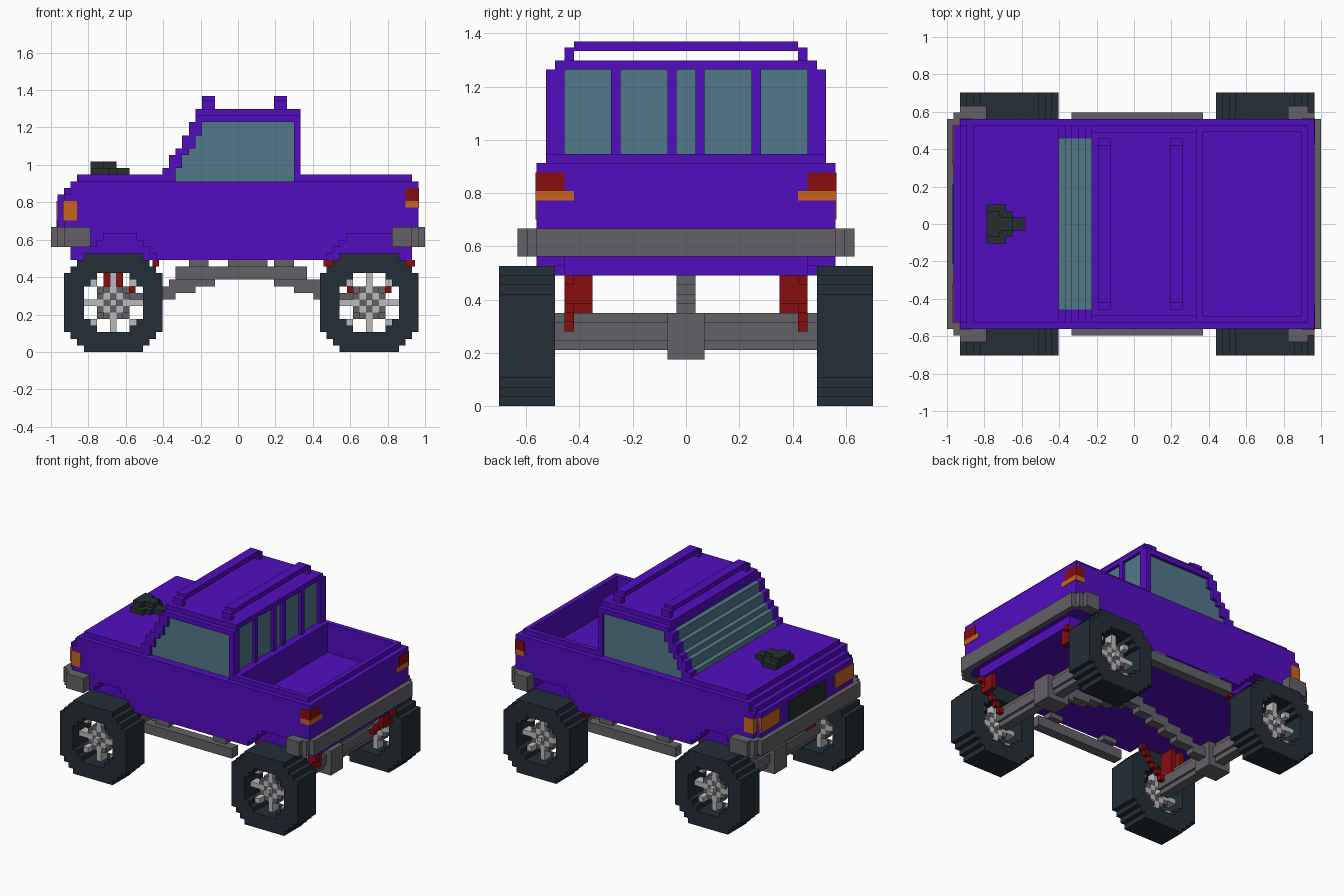
import bpy
import bmesh

UNIT = 2 / 57          # one block
HALF = 28.5            # blocks from nose to middle

cube = bpy.data.objects.get("Cube")
if cube:
    bpy.data.objects.remove(cube, do_unlink=True)


def material(name, *rgb):
    mat = bpy.data.materials.new(name)
    mat.use_nodes = True
    mat.diffuse_color = (*rgb, 1)
    mat.node_tree.nodes["Principled BSDF"].inputs["Base Color"].default_value = (*rgb, 1)
    return mat


purple = material("purple paint", .085, .004, .53)
glass = material("teal glass", .085, .19, .25)
rubber = material("dark rubber", .017, .027, .038)
black = material("black trim", .02, .028, .03)
grey = material("grey metal", .125, .12, .135)
silver = material("light silver", .5, .5, .5)
red = material("red", .24, .004, .005)
orange = material("orange", .56, .13, .013)


def part(name, mat, boxes, mirror=False):
    """Join boxes given as x, y, z ranges in blocks; x counts from the nose."""
    boxes = list(boxes)
    if mirror:
        boxes += [(a, b, -d, -c, e, f) for a, b, c, d, e, f in boxes]
    bm = bmesh.new()
    for a, b, c, d, e, f in boxes:
        v = [bm.verts.new(((x - HALF) * UNIT, y * UNIT, z * UNIT))
             for z in (e, f) for x, y in ((a, c), (b, c), (b, d), (a, d))]
        bm.faces.new(v[3::-1])
        bm.faces.new(v[4:])
        for i in range(4):
            j = (i + 1) % 4
            bm.faces.new((v[i], v[j], v[j + 4], v[i + 4]))
    mesh = bpy.data.meshes.new(name)
    bm.to_mesh(mesh)
    bm.free()
    mesh.materials.append(mat)
    obj = bpy.data.objects.new(name, mesh)
    bpy.context.collection.objects.link(obj)
    return obj


# Lower body: solid core with side skins broken by stepped wheel arches
arches = [(3, 16, 42, 55), (3, 15, 43, 55), (7, 14, 44, 52), (8, 13, 45, 52)]
core, skins = [], []
for row, (a, b, c, d) in enumerate(arches):
    z = 14 + row
    nose, tail = (3, 55) if row < 2 else (1, 56)
    core.append((nose, tail, -13, 13, z, z + 1))
    for x0, x1 in ((nose + 1, a), (b, c), (d, tail)):
        if x1 > x0:
            skins.append((x0, x1, 13, 16, z, z + 1))
core.append((1, 2, -15, 15, 16, 24))
core.append((2, 56, -16, 16, 18, 21))
part("body_core", purple, core)
part("body_side_skins", purple, skins, mirror=True)

# Upper body: stepped hood and an open cargo bed
hood = [(2, 39, -16, 16, 21, 24), (2, 3, -15, 15, 24, 25),
        (3, 39, -16, 16, 24, 25), (3, 39, -16, 16, 25, 26),
        (4, 19, -15, 15, 26, 27), (19, 37, -14, 14, 26, 27),
        (37, 39, -15, 15, 26, 27)]
part("hood_and_cab_base", purple, hood)
part("bed_sides", purple, [(39, 56, 14, 16, 21, 26), (39, 55, 14, 15, 26, 27)], mirror=True)
part("tailgate", purple, [(54, 56, -14, 14, 21, 26), (54, 55, -14, 14, 26, 27)])

# Cab: glass filling, stepped front pillars, roof and rear posts
slope = [17, 18, 18, 19, 20, 20, 21, 21]
panes, pillars = [], []
for row, x in enumerate(slope):
    z = 27 + row
    panes.append((x, 37, -13, 13, z, z + 1))
    panes.append((x + 2, 37, -14.4, 14.4, z, z + 1))
    pillars.append((x, x + 2, 13, 15, z, z + 1))
panes.append((19, 37, -14.4, 14.4, 26, 27))
panes.append((36, 37.4, -13, 13, 27, 36))
pillars.append((37, 38, 13, 15, 27, 36))
pillars += [(37, 38, a, a + 1, 27, 36) for a in (1, 7)]
part("cab_windows", glass, panes)
part("cab_pillars", purple, pillars, mirror=True)
part("roof", purple, [(22, 37, -15, 15, 35, 36), (22, 38, -14, 14, 36, 37)])

# Roof rack bars on short feet
for name, x in (("front", 23), ("rear", 34)):
    part(name + "_rack_bar", purple, [(x, x + 2, -12, 12, 38, 39)])
    part(name + "_rack_feet", purple, [(x, x + 2, 12, 13, 37, 38.4)], mirror=True)

# Hood intake
part("hood_intake", black, [(6, 9, -3, 3, 27, 28), (9, 10, -2, 2, 27, 28),
                            (10, 12, -1, 1, 27, 28), (6, 8, -2, 2, 28, 29),
                            (8, 10, -1, 1, 28, 29)])

# Lights and grille
part("grille", black, [(.85, 2, -6, 6, 19, 23)])
part("headlights", orange, [(.85, 2, 9, 15, 20, 23), (1.85, 4, 9, 16.1, 20, 23)], mirror=True)
part("tail_lights", red, [(54, 56.1, 13, 16.1, 23, 25)], mirror=True)
part("rear_indicators", orange, [(54, 56.1, 12, 16.1, 22, 23)], mirror=True)

# Wraparound bumpers
part("front_bumper", grey, [(0, 2, -16, 16, 16, 19), (1, 2, -17, 17, 16, 19)])
part("front_bumper_ends", grey, [(2, 6, 16, 18, 16, 19)], mirror=True)
part("rear_bumper", grey, [(55, 57, -16, 16, 16, 19), (55, 56, -17, 17, 16, 19)])
part("rear_bumper_ends", grey, [(52, 55, 16, 18, 16, 19)], mirror=True)

# Side steps on brackets
part("side_steps", grey, [(19, 39, 15, 17, 11, 13), (21, 24, 14, 16, 13, 14),
                          (34, 37, 14, 16, 13, 14)], mirror=True)

# Stepped drive shaft
shaft = [(27, 33, -1, 1, 12, 14)]
for x, z in ((11, 7), (15, 8), (18, 9), (21, 10), (24, 11)):
    shaft.append((x, x + 4, -1, 1, z, z + 2))
    shaft.append((55 - x, 59 - x, -1, 1, z, z + 2))
part("drive_shaft", grey, shaft)


def wheel(name, x, side):
    def place(boxes):
        return [(x + a, x + b, *sorted((side * c, side * d)), e, f)
                for a, b, c, d, e, f in boxes]

    # Stepped tyre ring with an open centre
    tyre = []
    for z in range(15):
        d = abs(z - 7)
        outer = 7.5 - max(0, d - 4)
        inner = 4.5 - max(0, d - 2) if d < 5 else 0
        tyre += [(-outer, -inner, 14, 20, z, z + 1), (inner, outer, 14, 20, z, z + 1)]
    part(name + "_tyre", rubber, place(tyre))

    # Cross and diagonal spokes around a chequered hub
    spokes, hub = [], []
    for i in range(-4, 5):
        for j in range(-4, 5):
            cell = (i - .5, i + .5, 16, 18, j + 7, j + 8)
            if max(abs(i), abs(j)) < 3 and abs(i) + abs(j) < 4:
                (hub if (i + j) % 2 else spokes).append(cell)
            elif i * j == 0 or (abs(i) == abs(j) == 3):
                spokes.append(cell)
    spokes.append((-.5, .5, 14, 19, 7, 8))
    part(name + "_spokes", silver, place(spokes))
    part(name + "_hub", grey, place(hub))


# Axles, wheels and red suspension struts
for end, x in (("front", 9.5), ("rear", 48.5)):
    part(end + "_axle", grey, [(x - 1, x + 1, -14, 14, 6, 10),
                               (x - 1.5, x + 1.5, -14, 14, 7, 9),
                               (x - 2.5, x + 2.5, -2, 2, 5, 10)])
    for label, side in (("left", 1), ("right", -1)):
        wheel(end + "_" + label + "_wheel", x, side)
    struts = []
    for step in range(6):
        z = 8 + step
        lean = 2 + step * .9
        for sign in (-1, 1):
            if end == "rear" or sign > 0:
                at = x + sign * lean
                struts.append((at - .5, at + .5, 12, 13, z, z + 1))
    if end == "front":
        struts += [(x + a, x + a + 1, 10, 13, 9, 14) for a in (-1.5, .5)]
    else:
        struts += [(x + a, x + a + 1, 10, 13, 11, 14) for a in (-6, 5)]
    part(end + "_struts", red, struts, mirror=True)
